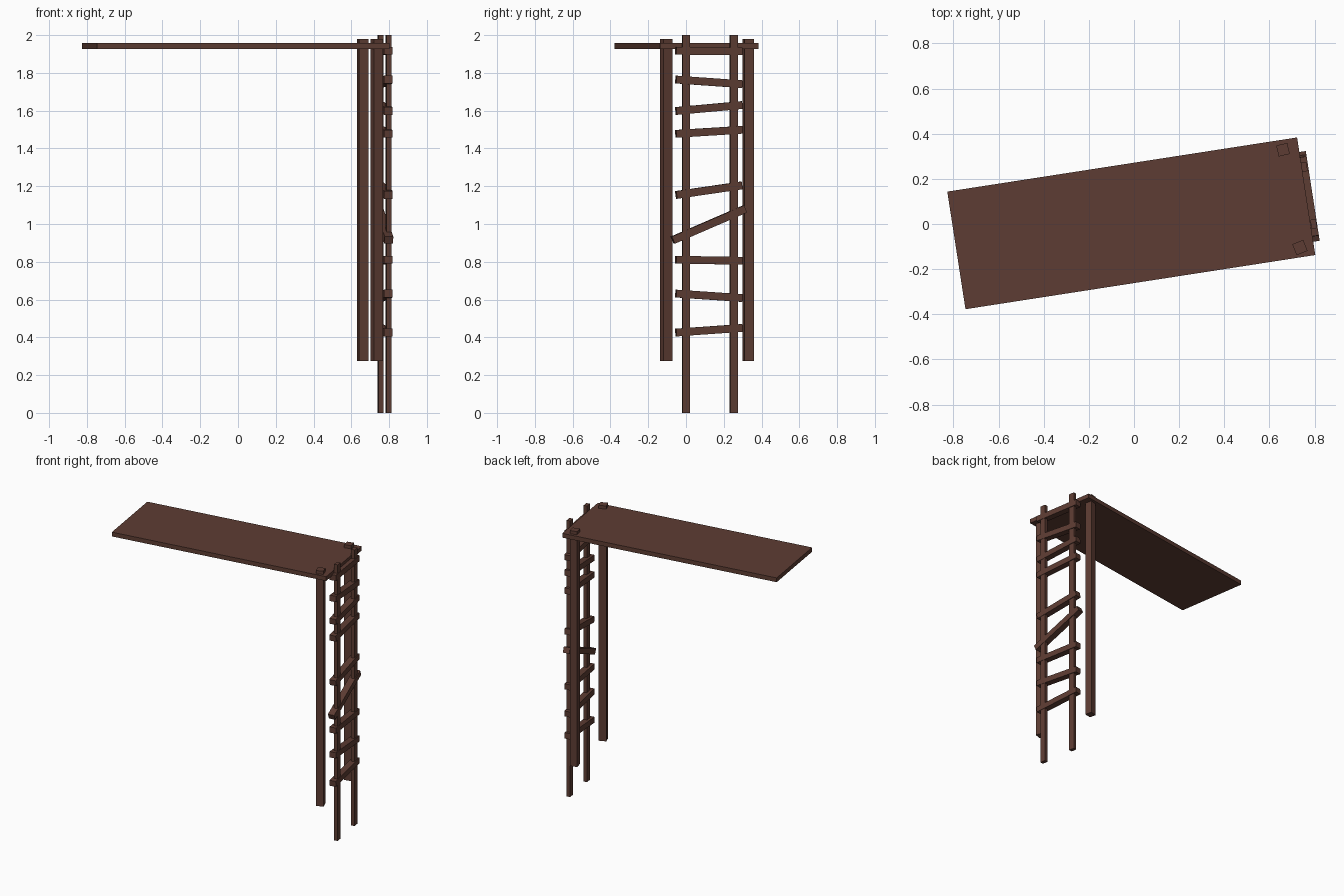
import bpy
from math import radians, atan2

wood = bpy.data.materials.new("dark_wood")
wood.diffuse_color = (0.11, 0.046, 0.033, 1)
YAW = radians(8.8)


def board(name, centre, size, yaw=YAW, tilt=0.0):
    bpy.ops.mesh.primitive_cube_add(size=1, location=centre, rotation=(tilt, 0, yaw))
    ob = bpy.context.object
    ob.name = name
    ob.scale = size
    bpy.ops.object.transform_apply(location=False, rotation=False, scale=True)
    ob.data.materials.append(wood)
    return ob


# Platform
board("deck", (-0.012, 0.003, 1.942), (1.568, 0.527, 0.031))

# Support posts poking slightly through the deck
board("back_post", (0.66, 0.329, 1.128), (0.05, 0.05, 1.705), radians(13))
board("front_post", (0.735, -0.104, 1.128), (0.052, 0.052, 1.705), radians(22))

# Ladder rails
board("front_rail", (0.796, 0.0, 1.0), (0.025, 0.041, 2.0))
board("back_rail", (0.754, 0.253, 1.0), (0.025, 0.041, 2.0))

# Crooked ladder rungs: height at the front end, height at the back end, length
rungs = [(0.425, 0.450, 0.354), (0.632, 0.608, 0.354), (0.811, 0.805, 0.354),
         (0.920, 1.074, 0.420), (1.153, 1.205, 0.354), (1.477, 1.499, 0.354),
         (1.598, 1.630, 0.354), (1.765, 1.740, 0.354), (1.917, 1.914, 0.354)]
for i, (z0, z1, length) in enumerate(rungs):
    board(f"rung_{i + 1}", (0.769, 0.121, (z0 + z1) / 2), (0.046, length, 0.041),
          tilt=atan2(z1 - z0, 0.36))
